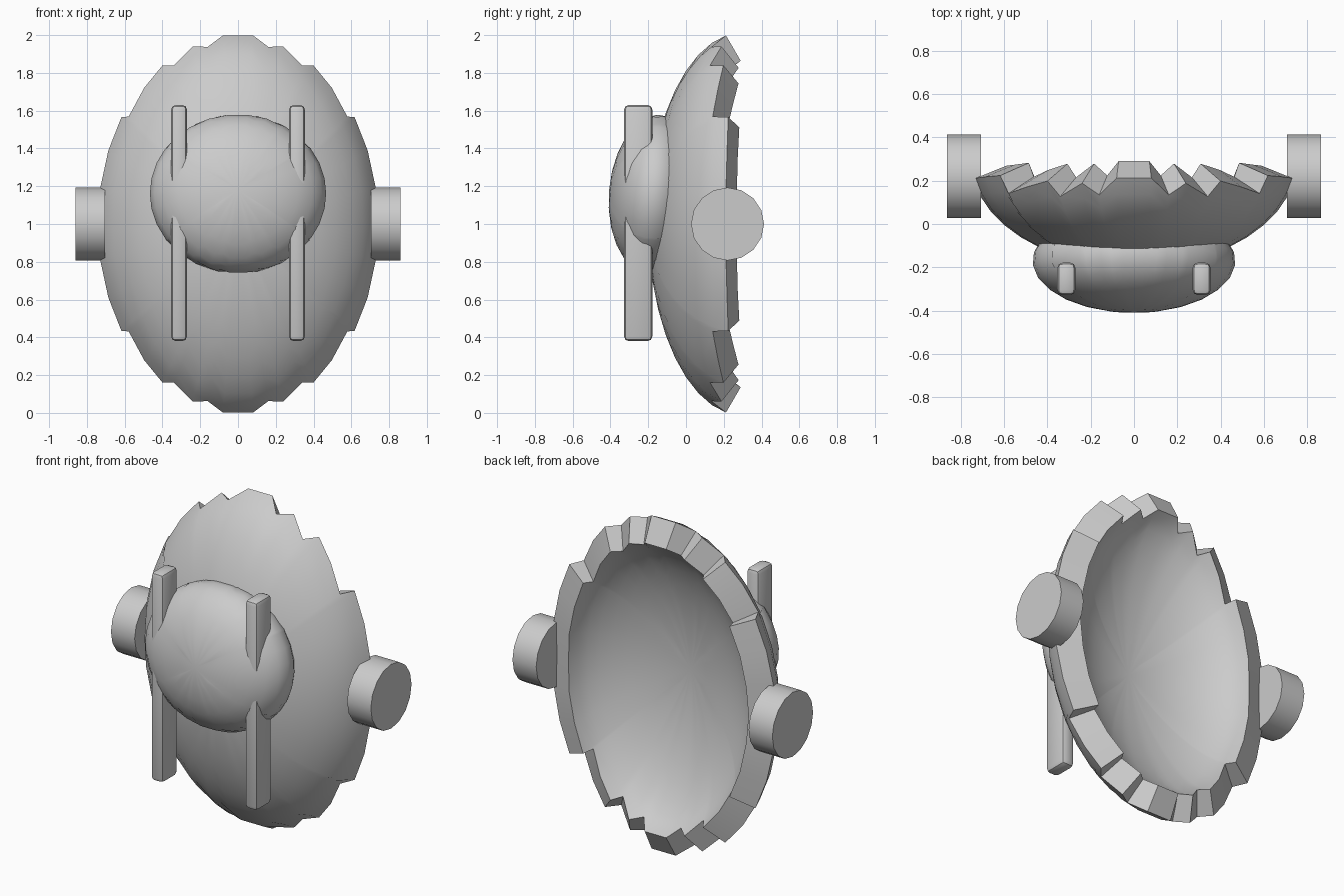
import bpy, bmesh, math
from math import sin, cos, asin, radians

if "Cube" in bpy.data.objects:
    bpy.data.objects.remove(bpy.data.objects["Cube"])

# Quarter of the jagged rim: (angle from the side, relative radius)
QUARTER = [(0, 1.0), (11, 1.004), (22.8, 1.006), (34.2, 1.008), (36, .967),
           (47, .985), (57.3, .9986), (61.3, .957), (71, .994),
           (77, .9625), (83.8, 1.004)]
HALF = QUARTER + [(180 - a, r) for a, r in reversed(QUARTER)]
RIM = HALF + [(360 - a, r) for a, r in reversed(HALF[1:-1])]


def smooth(ob, angle=35):
    bpy.ops.object.select_all(action='DESELECT')
    ob.select_set(True)
    bpy.context.view_layer.objects.active = ob
    bpy.ops.object.shade_smooth_by_angle(angle=radians(angle))


def add_object(name, bm):
    bmesh.ops.recalc_face_normals(bm, faces=bm.faces)
    me = bpy.data.meshes.new(name)
    bm.to_mesh(me)
    bm.free()
    ob = bpy.data.objects.new(name, me)
    bpy.context.collection.objects.link(ob)
    return ob


def cap(name, center, radii, polar, rings, thickness):
    """Thick ellipsoid cap facing -y, cut off at polar(r) for each rim point."""
    rx, ry, rz = radii
    bm = bmesh.new()
    pole = bm.verts.new((0, -ry, 0))
    cols = []
    for a, r in RIM:
        t, end = radians(a), polar(r)
        col = []
        for i in range(1, rings + 1):
            p = end * i / rings
            col.append(bm.verts.new((rx * sin(p) * cos(t), -ry * cos(p),
                                     rz * sin(p) * sin(t))))
        cols.append(col)
    for a, b in zip(cols, cols[1:] + cols[:1]):
        bm.faces.new((pole, a[0], b[0]))
        for i in range(rings - 1):
            bm.faces.new((a[i], a[i + 1], b[i + 1], b[i]))
    for f in bm.faces:
        f.normal_update()
        c = f.calc_center_median()
        if f.normal.dot(c) < 0:
            f.normal_flip()
    me = bpy.data.meshes.new(name)
    bm.to_mesh(me)
    bm.free()
    ob = bpy.data.objects.new(name, me)
    bpy.context.collection.objects.link(ob)
    ob.location = center
    smooth(ob)
    mod = ob.modifiers.new("thickness", 'SOLIDIFY')
    mod.thickness, mod.offset = thickness, -1
    bpy.ops.object.modifier_apply(modifier=mod.name)
    smooth(ob)
    return ob


# Large dish with broken rim
cap("dish", (0, .3, 1), (.74 * 1.02, .5, 1.02),
    lambda r: asin(min(r / 1.02, 1)), 9, .155)

# Raised boss on the front, slightly tilted
boss = cap("boss", (0, -.17, 1.16), (.468, .238, .422),
           lambda r: radians(128 + (r - 1) * 250), 9, .07)
boss.rotation_euler.x = radians(-5)

for side, label in ((-1, "left"), (1, "right")):
    # Upright bars through the boss
    bm = bmesh.new()
    bmesh.ops.create_cube(bm, size=1)
    bmesh.ops.scale(bm, vec=(.084, .15, 1.25), verts=bm.verts)
    bmesh.ops.bevel(bm, geom=bm.edges[:], offset=.025, segments=2,
                    profile=.5, affect='EDGES')
    bar = add_object(label + "_bar", bm)
    bar.location = (side * .312, -.253, 1.005)
    smooth(bar)

    # Side pivots
    bpy.ops.mesh.primitive_cylinder_add(vertices=16, radius=.193, depth=.157,
                                        location=(side * .783, .22, 1.0),
                                        rotation=(0, math.pi / 2, 0))
    pivot = bpy.context.object
    pivot.name = label + "_pivot"
    smooth(pivot)
